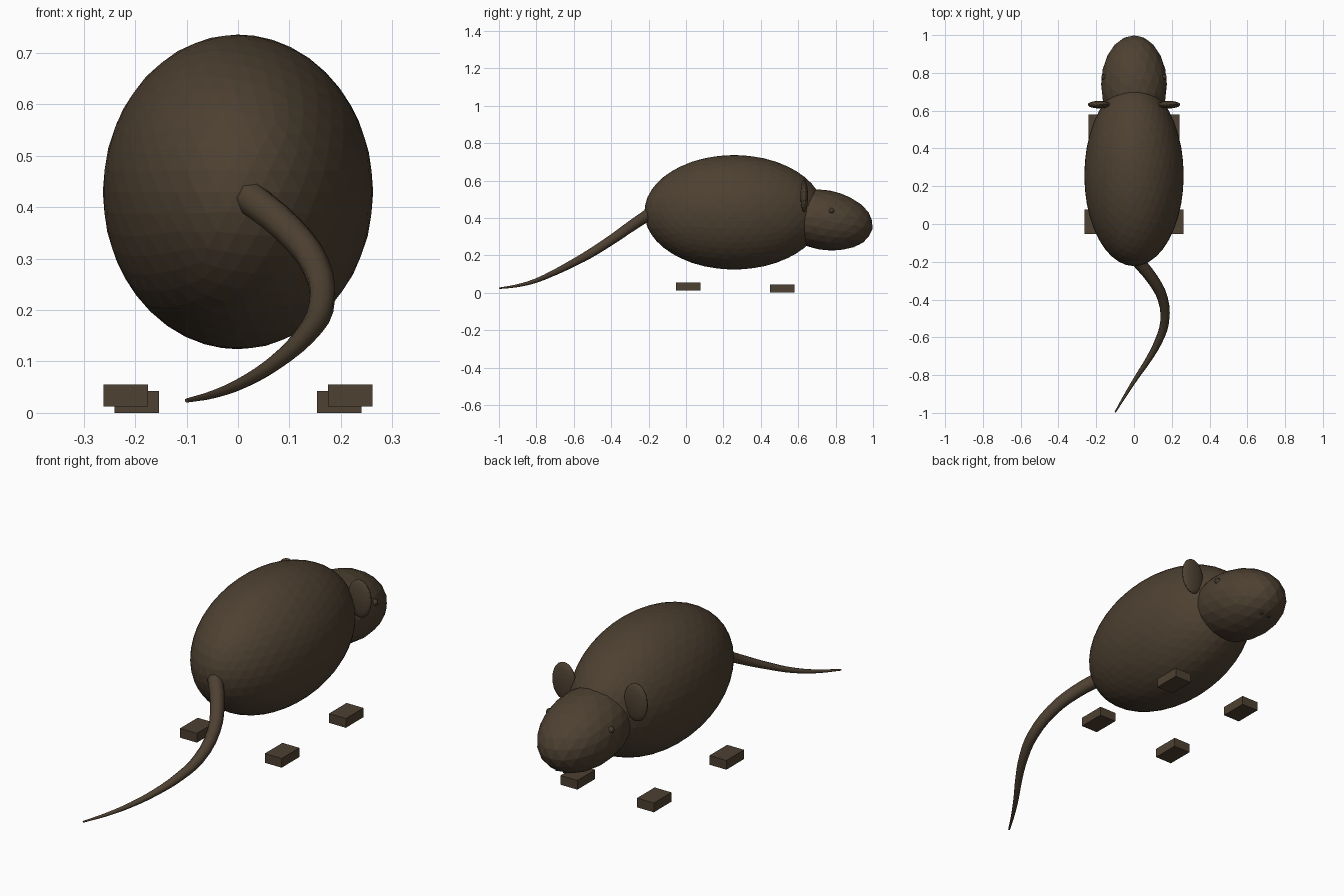
import bpy, math
from mathutils import Vector

if "Cube" in bpy.data.objects:
    bpy.data.objects.remove(bpy.data.objects["Cube"])

fur = bpy.data.materials.new("dark_brown_fur")
fur.diffuse_color = (0.075, 0.052, 0.031, 1)
fur.use_nodes = True
fur.node_tree.nodes["Principled BSDF"].inputs["Base Color"].default_value = fur.diffuse_color


def finish(name):
    ob = bpy.context.object
    ob.name = name
    ob.data.materials.append(fur)
    return ob


def ellipsoid(name, loc, radii, detail, tilt=0.0):
    bpy.ops.mesh.primitive_ico_sphere_add(subdivisions=detail, radius=1, location=loc,
                                          rotation=(math.radians(tilt), 0, 0))
    ob = finish(name)
    ob.scale = radii
    return ob


def foot(name, loc):
    bpy.ops.mesh.primitive_cube_add(size=1, location=loc)
    finish(name).scale = (0.087, 0.13, 0.043)


# Body and nose-down head
ellipsoid("body", (0, 0.257, 0.43), (0.263, 0.48, 0.306), 4)
ellipsoid("head", (0, 0.74, 0.389), (0.174, 0.262, 0.16), 3, -10)

# Paired parts
for side, s in (("left", -1), ("right", 1)):
    ellipsoid("ear_" + side, (s * 0.185, 0.632, 0.518), (0.06, 0.02, 0.088), 3)
    ellipsoid("eye_" + side, (s * 0.159, 0.778, 0.438), (0.015, 0.015, 0.015), 2)
    foot("hind_foot_" + side, (s * 0.2185, 0.012, 0.0335))
    foot("fore_foot_" + side, (s * 0.197, 0.515, 0.0215))
    # Small tapered incisors below the nose
    bpy.ops.mesh.primitive_cone_add(vertices=8, radius1=0.009, radius2=0.013, depth=0.05,
                                    location=(s * 0.02, 0.922, 0.28),
                                    rotation=(math.radians(-12), 0, 0))
    finish("tooth_" + side)

# Tapering tail swept along a smooth path: x, y, z, radius
path = [(0.015, -0.19, 0.425, 0.034), (0.10, -0.295, 0.355, 0.031),
        (0.152, -0.395, 0.285, 0.028), (0.162, -0.52, 0.205, 0.025),
        (0.13, -0.62, 0.15, 0.021), (0.075, -0.72, 0.10, 0.016),
        (0.015, -0.81, 0.062, 0.012), (-0.045, -0.905, 0.037, 0.008),
        (-0.10, -0.997, 0.024, 0.004)]
curve = bpy.data.curves.new("tail", "CURVE")
curve.dimensions = "3D"
curve.bevel_depth = 1.0
curve.bevel_resolution = 2
curve.use_fill_caps = True
curve.resolution_u = 3
spline = curve.splines.new("BEZIER")
spline.bezier_points.add(len(path) - 1)
for p, (x, y, z, r) in zip(spline.bezier_points, path):
    p.co = Vector((x, y, z))
    p.radius = r
    p.handle_left_type = p.handle_right_type = "AUTO"
tail = bpy.data.objects.new("tail", curve)
bpy.context.collection.objects.link(tail)
bpy.ops.object.select_all(action="DESELECT")
bpy.context.view_layer.objects.active = tail
tail.select_set(True)
bpy.ops.object.convert(target="MESH")
finish("tail")
